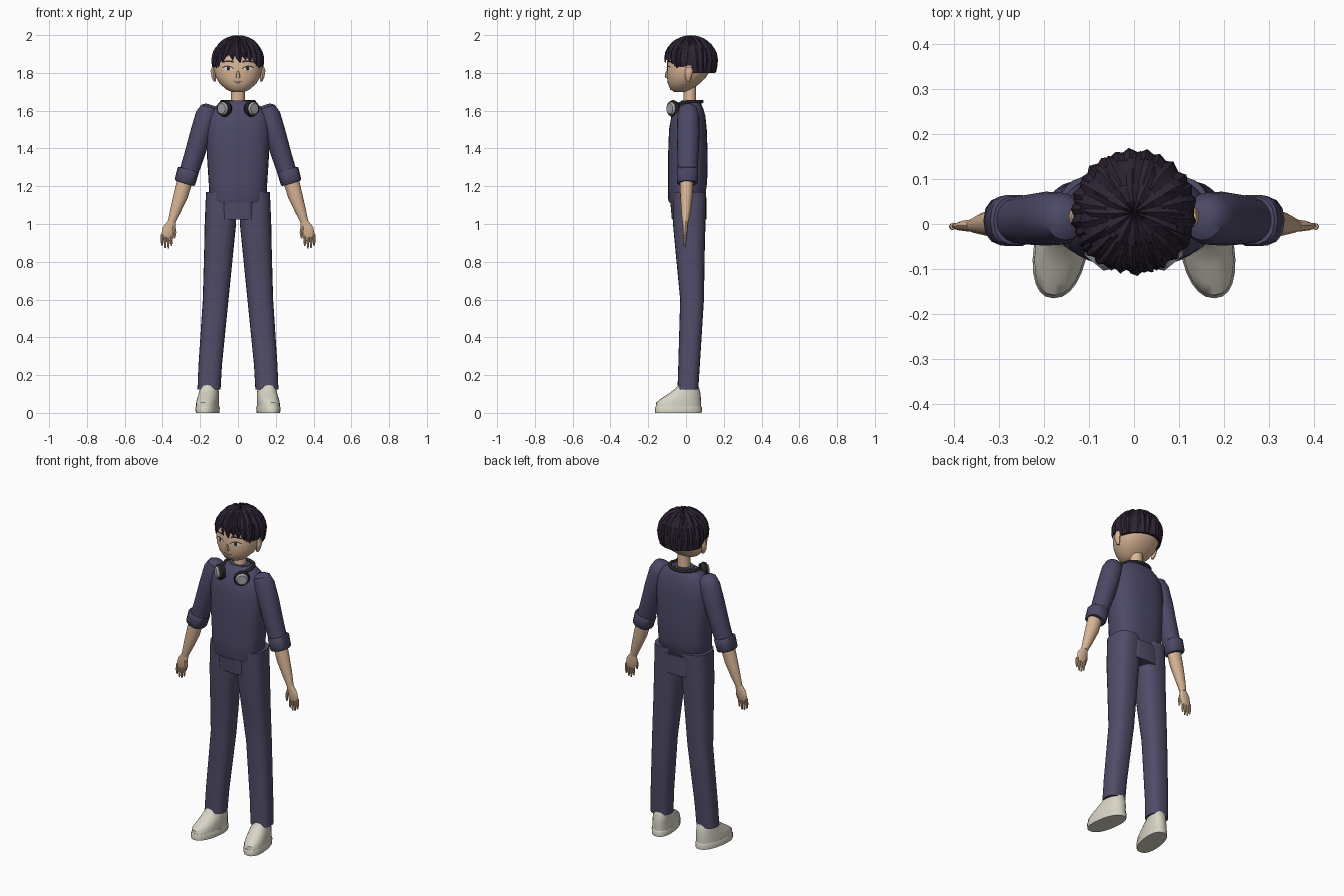
import bpy, bmesh, math, random
from mathutils import Vector
from mathutils.bvhtree import BVHTree

if "Cube" in bpy.data.objects:
    bpy.data.objects.remove(bpy.data.objects["Cube"])

random.seed(4)


def material(name, r, g, b):
    m = bpy.data.materials.new(name)
    m.diffuse_color = [(c / 255 / 12.92 if c < 11 else ((c / 255 + .055) / 1.055) ** 2.4)
                       for c in (r, g, b)] + [1]
    m.use_nodes = True
    m.node_tree.nodes["Principled BSDF"].inputs["Base Color"].default_value = m.diffuse_color
    return m


SHIRT = material("indigo_shirt", 76, 73, 102)
PANTS = material("indigo_trousers", 81, 76, 104)
HAIR = material("dark_hair", 46, 36, 52)
SKIN = material("skin", 218, 182, 150)
SHOE = material("off_white", 216, 212, 197)
BLACK = material("black", 40, 39, 43)
GREY = material("light_grey", 165, 165, 170)
WHITE = material("eye_white", 225, 215, 208)
BROWN = material("lip_brown", 150, 105, 88)


def finish(name, bm, mat, smooth=True):
    bmesh.ops.recalc_face_normals(bm, faces=bm.faces)
    me = bpy.data.meshes.new(name)
    bm.to_mesh(me)
    bm.free()
    me.materials.append(mat)
    if smooth:
        me.polygons.foreach_set("use_smooth", [True] * len(me.polygons))
        me.set_sharp_from_angle(angle=math.radians(40))
    ob = bpy.data.objects.new(name, me)
    bpy.context.collection.objects.link(ob)
    return ob


def loft(name, rings, mat, n=20, power=2.0, tilt=0, s=1, shear=0):
    """Skin rings of (x, y, z, rx, ry); tilt leans the rings, s mirrors x."""
    bm = bmesh.new()
    loops = []
    for x, y, z, rx, ry in rings:
        loop = []
        for i in range(n):
            a = math.tau * i / n
            c, d = math.cos(a), math.sin(a)
            u = math.copysign(abs(c) ** (2 / power), c) * rx
            v = math.copysign(abs(d) ** (2 / power), d) * ry
            px = x + u * math.cos(tilt) - shear * (y + v)
            loop.append(bm.verts.new((s * px, y + v, z + u * math.sin(tilt))))
        loops.append(loop)
    for a, b in zip(loops, loops[1:]):
        for i in range(n):
            bm.faces.new((a[i], a[(i + 1) % n], b[(i + 1) % n], b[i]))
    bm.faces.new(loops[0])
    bm.faces.new(loops[-1])
    return finish(name, bm, mat)


def body(rows):
    """Turn (z, half width, front y, back y) rows into rings."""
    return [(0, (f + b) / 2, z, w, (b - f) / 2) for z, w, f, b in rows]


# Head, neck and nose
head = loft("head", body([
    (1.698, .03, -.06, .0), (1.712, .062, -.083, .03), (1.745, .098, -.096, .075),
    (1.78, .119, -.101, .108), (1.82, .128, -.102, .132), (1.87, .127, -.098, .138),
    (1.92, .108, -.082, .122), (1.96, .068, -.035, .085)]), SKIN, 32, 2.15)
loft("neck", [(0, .02, 1.60, .042, .04), (0, .02, 1.66, .036, .034),
              (0, .02, 1.76, .036, .034)], SKIN)
loft("nose", [(0, -.100, 1.772, .011, .008), (0, -.102, 1.781, .012, .011),
              (0, -.100, 1.81, .005, .006)], SKIN, 8)

# Torso and hips
loft("shirt_body", body([
    (1.115, .14, -.09, .085), (1.13, .15, -.094, .098), (1.22, .155, -.095, .112),
    (1.36, .164, -.095, .115), (1.50, .168, -.09, .110), (1.57, .158, -.078, .103),
    (1.615, .130, -.055, .09), (1.64, .095, -.038, .078), (1.652, .06, -.025, .065)]),
    SHIRT, 32, 2.5)
loft("hip_panel", body([(1.025, .09, -.075, .108), (1.14, .085, -.085, .108)]), PANTS, 24, 5)
loft("collar", body([(1.64, .07, -.035, .075), (1.655, .06, -.025, .065)]), SHIRT, 24)

# Limbs
TILT = math.radians(17)
for side, s in (("left", 1), ("right", -1)):
    loft(side + "_trouser_leg", [
        (.153, .010, .125, .061, .055), (.147, .016, .25, .062, .057),
        (.118, .032, .60, .068, .063), (.102, .022, .85, .077, .077),
        (.093, .017, 1.0, .083, .086), (.087, .017, 1.17, .082, .09)], PANTS, 24, 2.5, s=s)
    loft(side + "_sleeve", [
        (.148, .01, 1.632, .022, .025), (.152, .01, 1.618, .045, .046),
        (.165, .012, 1.575, .060, .058), (.196, .012, 1.48, .057, .06),
        (.232, .01, 1.36, .053, .056), (.268, .008, 1.25, .05, .05)],
        SHIRT, 20, tilt=TILT, s=s)
    loft(side + "_cuff", [
        (.262, .008, 1.288, .052, .054), (.264, .008, 1.282, .058, .058),
        (.281, .007, 1.222, .056, .056), (.283, .007, 1.215, .05, .05)],
        SHIRT, 14, 2.4, tilt=TILT, s=s)
    loft(side + "_forearm", [
        (.278, .004, 1.24, .042, .036), (.303, .002, 1.15, .039, .033),
        (.331, 0, 1.07, .029, .025), (.352, -.003, 1.01, .02, .017)],
        SKIN, 16, tilt=TILT, s=s)
    # Hand with four fingers and a thumb
    loft(side + "_palm", [
        (.352, -.003, 1.015, .02, .015), (.364, -.004, .98, .034, .013),
        (.375, -.005, .935, .032, .010), (.376, -.005, .928, .026, .007)],
        SKIN, 12, tilt=.12, s=s)
    for i, tip in enumerate((.884, .870, .872, .886)):
        x = .352 + i * .0165
        loft(f"{side}_finger_{i + 1}", [
            (x, -.005, .945, .008, .008), (x + .002, -.006, .91, .0075, .0075),
            (x + .001, -.007, tip, .004, .004)], SKIN, 8, s=s)
    loft(side + "_thumb", [
        (.342, -.006, .99, .010, .01), (.335, -.012, .955, .009, .009),
        (.338, -.016, .922, .004, .004)], SKIN, 8, s=s)
    # Shoe: upper over a slightly wider sole
    loft(side + "_shoe_upper", [
        (.155, -.04, .025, .058, .121), (.155, -.039, .055, .057, .119),
        (.154, -.027, .075, .055, .106), (.153, -.009, .10, .052, .086),
        (.153, .008, .13, .047, .062), (.153, .01, .15, .044, .052)],
        SHOE, 24, 2.3, s=s, shear=.14)
    loft(side + "_shoe_sole", [
        (.155, -.04, 0, .059, .123), (.155, -.04, .028, .061, .125),
        (.155, -.04, .034, .058, .121)], SHOE, 24, 2.3, s=s, shear=.14)
    # Ear
    loft(side + "_ear", [
        (.122, .012, 1.755, .006, .008), (.128, .012, 1.775, .011, .016),
        (.132, .016, 1.81, .013, .022), (.130, .016, 1.832, .008, .014)], SKIN, 12, s=s)
    # Headphone cup: pad, rim and cap along an outward-facing axis
    for part, r0, r1, depth, shift, mat in (("pad", .036, .045, .022, -.018, BLACK),
                                            ("rim", .045, .040, .014, 0, BLACK),
                                            ("cap", .036, .027, .012, .012, GREY)):
        bm = bmesh.new()
        bmesh.ops.create_cone(bm, cap_ends=True, segments=24, radius1=r0, radius2=r1, depth=depth)
        ob = finish(f"{side}_headphone_{part}", bm, mat)
        axis = Vector((s * .62, -.78, 0))
        ob.rotation_euler = axis.to_track_quat('Z', 'Y').to_euler()
        ob.location = Vector((s * .077, -.073, 1.611)) + axis * shift

# Headphone band resting round the back of the neck
curve = bpy.data.curves.new("headphone_band", 'CURVE')
curve.dimensions = '3D'
curve.bevel_depth = .009
sp = curve.splines.new('POLY')
sp.points.add(24)
for i, p in enumerate(sp.points):
    a = math.pi * (-.2 + 1.4 * i / 24)
    p.co = (.086 * math.cos(a), .01 + .075 * math.sin(a), 1.648 - .02 * max(0, -math.sin(a)), 1)
curve.materials.append(BLACK)
bpy.context.collection.objects.link(bpy.data.objects.new("headphone_band", curve))

# Face details: thin strips laid on the head surface
tree = BVHTree.FromPolygons([v.co for v in head.data.vertices],
                            [list(p.vertices) for p in head.data.polygons])


def strip(name, cx, half, low, high, mat, lift, n=8):
    bm = bmesh.new()
    cols = []
    for i in range(n + 1):
        t = 2 * i / n - 1
        col = []
        for k in (0, .5, 1):
            x, z = cx + half * t, low(t) * (1 - k) + high(t) * k
            hit = tree.ray_cast(Vector((x, -1, z)), Vector((0, 1, 0)))[0]
            col.append(bm.verts.new((x, hit.y - lift, z)))
        cols.append(col)
    for a, b in zip(cols, cols[1:]):
        for k in (0, 1):
            bm.faces.new((a[k], b[k], b[k + 1], a[k + 1]))
    finish(name, bm, mat)


for side, s in (("left", 1), ("right", -1)):
    x = .051 * s
    lid = lambda t: 1.822 + .011 * (1 - t * t) + .003 * s * t
    strip(side + "_eye", x, .026, lambda t: 1.820 - .009 * (1 - t * t), lid, WHITE, .002)
    strip(side + "_iris", x, .009, lambda t: 1.823 - .011 * math.sqrt(1 - t * t),
          lambda t: 1.823 + .011 * math.sqrt(1 - t * t), BLACK, .004)
    strip(side + "_lash", x, .030, lid, lambda t: lid(t) + .005, BLACK, .004)
    strip(side + "_brow", .053 * s, .030, lambda t: 1.858 - .006 * t * t,
          lambda t: 1.866 - .004 * t * t - .002 * s * t, HAIR, .003)
strip("mouth", 0, .027, lambda t: 1.749 + .005 * t * t, lambda t: 1.753 + .003 * t * t, BLACK, .003)
strip("lower_lip", 0, .012, lambda t: 1.740 + .003 * t * t, lambda t: 1.743, BROWN, .003)


# Hair: a cap on the skull covered with overlapping pointed locks
def scalp(deg, u, k=1.0):
    t = math.radians(deg)
    if u <= 1:
        r, z = math.sin(u * math.pi / 2), 1.865 + .125 * k * math.cos(u * math.pi / 2)
    else:
        r, z = 1 - .06 * (u - 1), 1.865 - .13 * (u - 1)
    return Vector((.134 * r * k * math.sin(t), .026 - .134 * r * k * math.cos(t), z))


def hem(deg):
    a = abs((deg + 180) % 360 - 180)
    return .84 if a < 48 else 1.25 if a < 78 else 1.2 if a < 94 else 1.5


bm = bmesh.new()
N, M = 60, 10
grid = [[bm.verts.new(scalp(i * 6, .02 + (hem(i * 6) - .02) * j / M)) for j in range(M + 1)]
        for i in range(N)]
for i in range(N):
    for j in range(M):
        a, b = grid[i], grid[(i + 1) % N]
        bm.faces.new((a[j], b[j], b[j + 1], a[j + 1]))
bm.faces.new([g[0] for g in grid])
# Underside closing the hem onto the skull
inner = [bm.verts.new(scalp(i * 6, hem(i * 6), .9)) for i in range(N)]
for i in range(N):
    j = (i + 1) % N
    bm.faces.new((grid[i][M], grid[j][M], inner[j], inner[i]))
finish("hair_cap", bm, HAIR, False)

bm = bmesh.new()


def lock(deg, u0, u1, width, sweep=0, blunt=.1, height=1.075):
    rows = []
    for i in range(6):
        f = i / 5
        w = width * (1 - (1 - blunt) * f ** 3)
        d, u = deg + sweep * f * f, u0 + (u1 - u0) * f
        k = height - .04 * f ** 4
        rows.append([bm.verts.new(scalp(d + o * w, u, q)) for o, q in ((-1, .99), (.15, k), (1, .99))])
    for a, b in zip(rows, rows[1:]):
        for j in (0, 1):
            bm.faces.new((a[j], a[j + 1], b[j + 1], b[j]))
    bm.faces.new(rows[-1])


for count, start, end in ((12, .0, .6), (18, .3, .95), (26, .65, None)):
    for i in range(count):
        deg = 360 * i / count + random.uniform(-3, 3)
        stop = hem(deg) if end is None else min(end, hem(deg) + .05)
        back = 90 < deg < 270
        lock(deg, start, stop + random.uniform(-.03, 0 if back else .06), 240 / count,
             random.uniform(-5, 5), .6 if end is None and back else .15,
             1.075 if start == 0 else random.uniform(1.045, 1.075))
# Fringe and side locks
for deg, tip, sweep in ((-62, 1.3, 4), (-46, 1.16, -4), (-32, 1.06, -6), (-18, .98, 6), (-4, 1.08, 9),
                        (10, .98, 8), (24, 1.05, 6), (40, 1.14, 4), (60, 1.3, -4)):
    lock(deg, .35, tip, 12, sweep, .08, 1.08)
finish("hair_locks", bm, HAIR, False)
